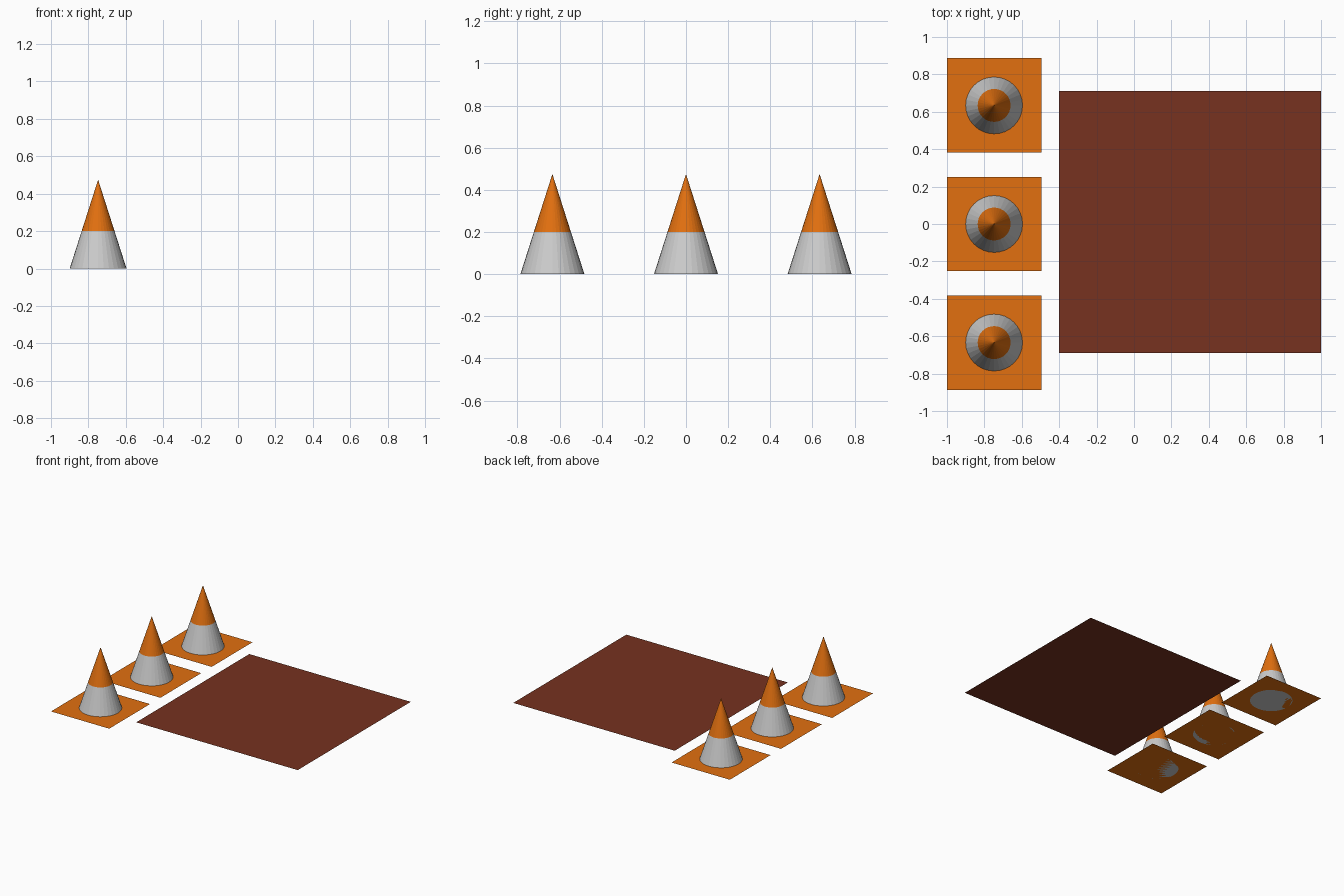
import bpy, bmesh
from math import cos, sin, tau

if "Cube" in bpy.data.objects:
    bpy.data.objects.remove(bpy.data.objects["Cube"])


def material(name, color):
    m = bpy.data.materials.new(name)
    m.diffuse_color = color
    m.use_nodes = True
    m.node_tree.nodes["Principled BSDF"].inputs["Base Color"].default_value = m.diffuse_color
    return m


orange = material("orange", (0.76, 0.162, 0.005, 1))
brown = material("brown", (0.184, 0.032, 0.014, 1))
SIDES, RADIUS, HEIGHT, BAND = 32, 0.152, 0.475, 0.2


def sheet(name, x, y, size, mat):
    bpy.ops.mesh.primitive_plane_add(size=size, location=(x, y, 0))
    ob = bpy.context.object
    ob.name = name
    ob.data.materials.append(mat)


def cone_part(name, x, y, z0, z1, mat=None, base=False):
    """Slice of the straight traffic cone between two heights."""
    bm = bmesh.new()

    def ring(z):
        r = RADIUS * (1 - z / HEIGHT)
        return [bm.verts.new((r * cos(tau * i / SIDES), r * sin(tau * i / SIDES), z))
                for i in range(SIDES)]

    low = ring(z0)
    if z1 < HEIGHT:
        high = ring(z1)
        for i in range(SIDES):
            j = (i + 1) % SIDES
            bm.faces.new((low[i], low[j], high[j], high[i]))
    else:
        tip = bm.verts.new((0, 0, HEIGHT))
        for i in range(SIDES):
            bm.faces.new((low[i], low[(i + 1) % SIDES], tip))
    if base:
        bm.faces.new(low[::-1])
    me = bpy.data.meshes.new(name)
    bm.to_mesh(me)
    bm.free()
    ob = bpy.data.objects.new(name, me)
    ob.location = (x, y, 0)
    bpy.context.collection.objects.link(ob)
    if mat:
        me.materials.append(mat)


# Row of three cones, each on a flat square foot
for n, y in enumerate((-0.634, 0, 0.634), 1):
    sheet(f"cone_foot_{n}", -0.748, y, 0.505, orange)
    cone_part(f"cone_lower_{n}", -0.748, y, 0, BAND, base=True)
    cone_part(f"cone_tip_{n}", -0.748, y, BAND, HEIGHT, orange)

# Large flat ground mat
sheet("ground_mat", 0.3, 0.011, 1.4, brown)
